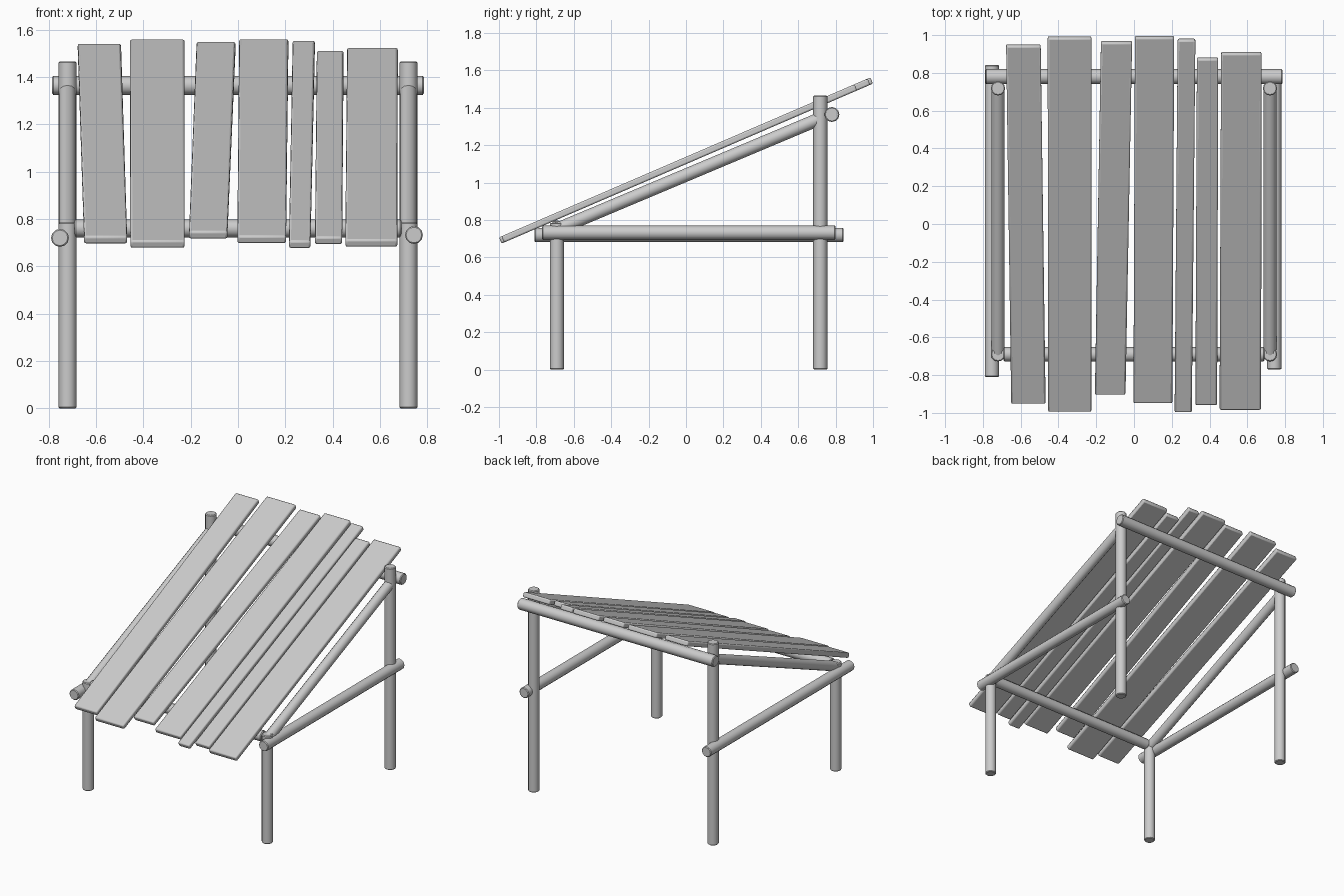
import bpy, bmesh, math
from mathutils import Vector

if "Cube" in bpy.data.objects:
    bpy.data.objects.remove(bpy.data.objects["Cube"])


def pole(name, a, b, r=0.038, sides=12):
    """Round pole running from point a to point b."""
    a, b = Vector(a), Vector(b)
    bpy.ops.mesh.primitive_cylinder_add(vertices=sides, radius=r, depth=(b - a).length,
                                        location=(a + b) / 2)
    ob = bpy.context.object
    ob.name = name
    ob.rotation_euler = (b - a).to_track_quat('Z', 'Y').to_euler()
    bev = ob.modifiers.new("soft_edge", 'BEVEL')
    bev.width, bev.segments = 0.005, 1
    bev.limit_method, bev.angle_limit = 'ANGLE', math.radians(60)
    bpy.ops.object.shade_smooth_by_angle(angle=math.radians(40))
    return ob


# Posts and sloping rails, mirrored left and right
for side, s in (("left", -1), ("right", 1)):
    x = 0.72 * s
    pole(f"front_post_{side}", (x, -0.69, 0), (x, -0.69, 0.785))
    pole(f"back_post_{side}", (x, 0.718, 0), (x, 0.718, 1.465))
    pole(f"sloping_rail_{side}", (x, -0.69, 0.75), (x, 0.718, 1.342), 0.035)

# Level side rails, slightly uneven
pole("side_rail_left", (-0.752, -0.81, 0.72), (-0.752, 0.842, 0.72))
pole("side_rail_right", (0.743, -0.77, 0.732), (0.743, 0.80, 0.732))

# Cross bars carrying the boards
pole("front_cross_bar", (-0.69, -0.69, 0.76), (0.69, -0.69, 0.76))
pole("back_cross_bar", (-0.785, 0.78, 1.364), (0.785, 0.78, 1.364), 0.04)

# Sloping boards: front left x, front right x, front y, back left x, back right x, back y
boards = [
    (-0.65, -0.468, -0.955, -0.677, -0.494, 0.955),
    (-0.455, -0.225, -0.997, -0.457, -0.225, 0.997),
    (-0.207, -0.045, -0.907, -0.175, -0.010, 0.973),
    (-0.003, 0.203, -0.952, 0.005, 0.213, 1.0),
    (0.215, 0.306, -1.0, 0.231, 0.325, 0.985),
    (0.325, 0.440, -0.962, 0.333, 0.446, 0.886),
    (0.453, 0.673, -0.987, 0.461, 0.675, 0.915),
]
slope, thick = math.radians(23.3), 0.036
normal = Vector((0, -math.sin(slope), math.cos(slope)))
for i, (fl, fr, fy, bl, br, by) in enumerate(boards, 1):
    bm = bmesh.new()
    # pull the ends in by the tilt of the board's thickness
    lean = thick / 2 * math.sin(slope)
    fy, by = fy + lean, by - lean
    base = [Vector((px, py, 1.118 + py * math.tan(slope)))
            for px, py in ((fl, fy), (fr, fy), (br, by), (bl, by))]
    low = bm.faces.new([bm.verts.new(p - normal * thick / 2) for p in base])
    ext = bmesh.ops.extrude_face_region(bm, geom=[low], use_keep_orig=True)
    bmesh.ops.translate(bm, vec=normal * thick,
                        verts=[g for g in ext["geom"] if isinstance(g, bmesh.types.BMVert)])
    bmesh.ops.recalc_face_normals(bm, faces=bm.faces)
    me = bpy.data.meshes.new(f"board_{i}")
    bm.to_mesh(me)
    bm.free()
    ob = bpy.data.objects.new(f"board_{i}", me)
    bpy.context.collection.objects.link(ob)
    bev = ob.modifiers.new("soft_edge", 'BEVEL')
    bev.width, bev.segments = 0.009, 2
    bpy.ops.object.select_all(action='DESELECT')
    ob.select_set(True)
    bpy.context.view_layer.objects.active = ob
    bpy.ops.object.shade_smooth_by_angle(angle=math.radians(40))
